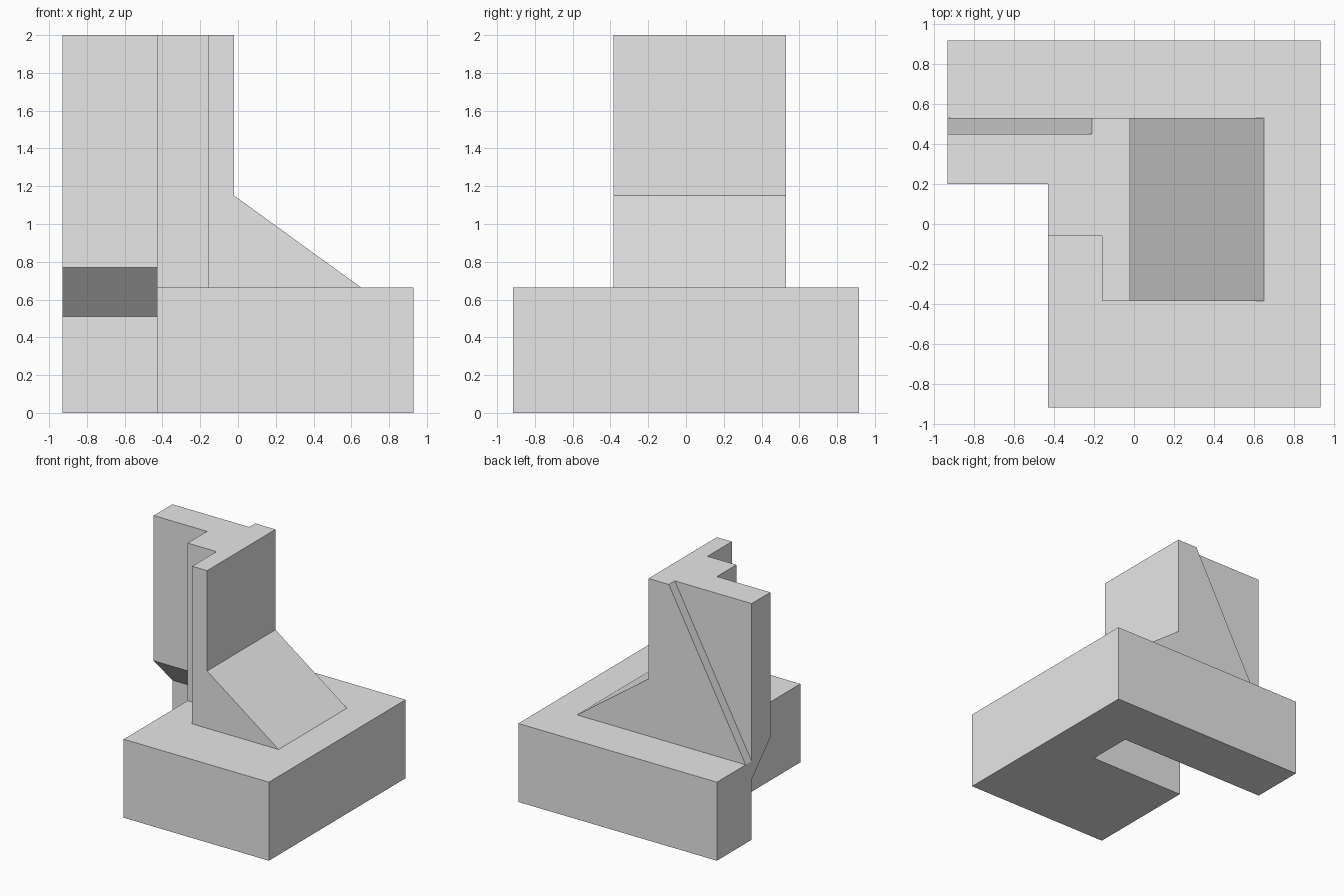
import bpy, bmesh
from mathutils import Vector

if "Cube" in bpy.data.objects:
    bpy.data.objects.remove(bpy.data.objects["Cube"])

grey = bpy.data.materials.new("plain_grey")
grey.diffuse_color = (0.8, 0.8, 0.8, 1)
grey.use_nodes = True
grey.node_tree.nodes["Principled BSDF"].inputs["Base Color"].default_value = grey.diffuse_color


def prism(name, axis, profile, lo, hi):
    """Extrude a 2D profile along an axis from lo to hi."""
    place = {"x": lambda a, b, t: (t, a, b),
             "y": lambda a, b, t: (a, t, b),
             "z": lambda a, b, t: (a, b, t)}[axis]
    bm = bmesh.new()
    face = bm.faces.new([bm.verts.new(place(a, b, lo)) for a, b in profile])
    out = bmesh.ops.extrude_face_region(bm, geom=[face])
    moved = [v for v in out["geom"] if isinstance(v, bmesh.types.BMVert)]
    bmesh.ops.translate(bm, verts=moved, vec=Vector(place(0, 0, hi - lo)))
    bmesh.ops.recalc_face_normals(bm, faces=bm.faces)
    mesh = bpy.data.meshes.new(name)
    bm.to_mesh(mesh)
    bm.free()
    mesh.materials.append(grey)
    ob = bpy.data.objects.new(name, mesh)
    bpy.context.collection.objects.link(ob)
    return ob


def combine(target, other, operation):
    """Apply an exact boolean and remove the operand."""
    mod = target.modifiers.new(operation.lower(), "BOOLEAN")
    mod.operation, mod.object, mod.solver = operation, other, "EXACT"
    bpy.context.view_layer.objects.active = target
    bpy.ops.object.modifier_apply(modifier=mod.name)
    bpy.data.objects.remove(other)


# Stepped tower with a slanted relief on its back
tower = prism("stepped_bracket", "z",
              [(-.93, .2), (-.43, .2), (-.43, -.06), (-.16, -.06),
               (-.16, -.385), (-.02, -.385), (-.02, .53), (-.93, .53)], .3, 2)
relief = prism("back_relief", "y",
               [(-1, .665), (-.93, .665), (-.21, 2), (-.156, 2.1), (-1, 2.1)], .45, .7)
combine(tower, relief, "DIFFERENCE")

# Sloped buttress on the right side
buttress = prism("buttress", "y",
                 [(-.1, .4), (.65, .4), (.65, .665), (-.02, 1.15), (-.1, 1.15)], -.385, .53)
combine(tower, buttress, "UNION")

# L-shaped base slab
base = prism("base", "z",
             [(-.93, .45), (-.43, .45), (-.43, -.915), (.93, -.915),
              (.93, .915), (-.93, .915)], 0, .665)
combine(tower, base, "UNION")

# Chamfered space below the tower overhang
overhang = prism("overhang_cut", "x",
                 [(.45, -.1), (.45, .51), (.2, .77), (.1, .874), (.1, -.1)], -1, -.43)
combine(tower, overhang, "DIFFERENCE")

# Slot running into the underside of the base
slot = prism("underside_slot", "x",
             [(.06, -.1), (.06, .51), (.255, .705), (.45, .51), (.45, -.1)], -.6, .47)
combine(tower, slot, "DIFFERENCE")
